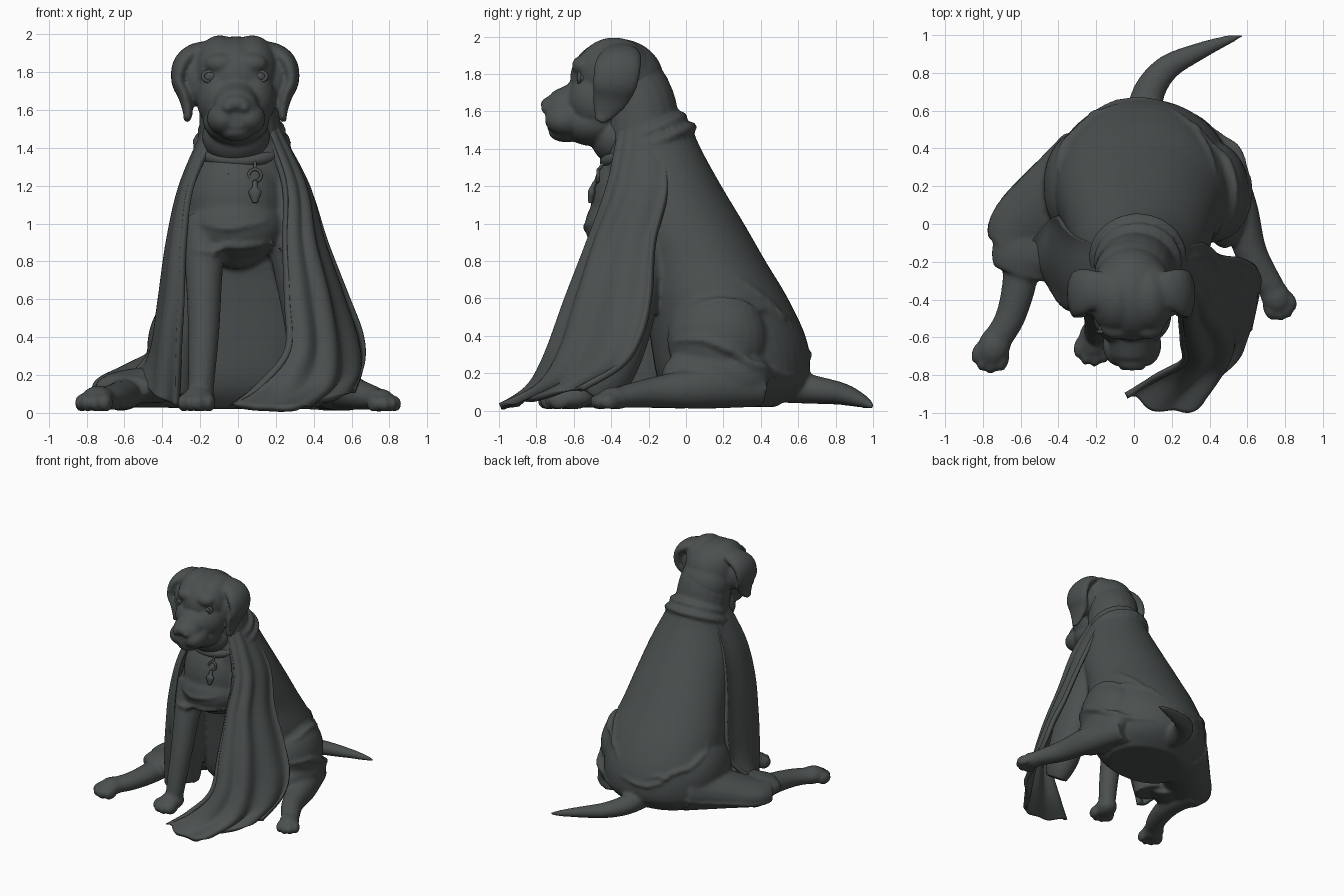
import bpy, bmesh, math
from mathutils import Vector, Matrix
from mathutils.bvhtree import BVHTree

mat = bpy.data.materials.new("charcoal grey")
mat.diffuse_color = (0.07, 0.08, 0.079, 1)


def spline(pts, n):
    """n+1 tuples along a Catmull-Rom curve through pts."""
    P = [pts[0]] + list(pts) + [pts[-1]]
    out = []
    for k in range(n + 1):
        f = k / n * (len(pts) - 1)
        i = min(int(f), len(pts) - 2)
        t = f - i
        out.append(tuple(0.5 * (2 * b + (c - a) * t + (2 * a - 5 * b + 4 * c - d) * t * t
                                + (3 * b - a - 3 * c + d) * t ** 3)
                         for a, b, c, d in zip(*P[i:i + 4])))
    return out


def skin(bm, rings):
    """Closed surface over a list of point rings."""
    vs = [[bm.verts.new(p) for p in r] for r in rings]
    n = len(vs[0])
    for a, b in zip(vs, vs[1:]):
        for i in range(n):
            bm.faces.new((a[i], a[(i + 1) % n], b[(i + 1) % n], b[i]))
    bm.faces.new(vs[0][::-1])
    bm.faces.new(vs[-1])


def tube(bm, pts, ref=(0, 0, 1), n=20, sides=20):
    """Limb through (x, y, z, half width along ref, half thickness)."""
    s = spline(pts, n)
    rings = []
    for i, p in enumerate(s):
        c = Vector(p[:3])
        t = (Vector(s[min(i + 1, n)][:3]) - Vector(s[max(i - 1, 0)][:3])).normalized()
        u = Vector(ref)
        u = (u - t * u.dot(t)).normalized()
        w = t.cross(u)
        rings.append([c + u * p[3] * math.cos(a) + w * p[4] * math.sin(a)
                      for a in (k * math.tau / sides for k in range(sides))])
    skin(bm, rings)


def ball(bm, c, r, turn=0):
    m = Matrix.Translation(c) @ Matrix.Rotation(turn, 4, 'Z') @ Matrix.Diagonal((*r, 1))
    bmesh.ops.create_uvsphere(bm, u_segments=28, v_segments=18, radius=1, matrix=m)


def pair(bm, c, r, off=-0.01):
    for s in (-1, 1):
        ball(bm, (off + s * c[0], c[1], c[2]), r)


def paw(bm, x, y, turn=0, k=1.0):
    m = Matrix.Translation((x, y, 0)) @ Matrix.Rotation(turn, 4, 'Z')
    ball(bm, m @ Vector((0, 0.02, 0.075 * k)), (0.085 * k, 0.11 * k, 0.068 * k), turn)
    for i, dx in enumerate((-0.07, -0.025, 0.025, 0.07)):
        dy = -0.045 if i in (0, 3) else -0.075
        ball(bm, m @ Vector((dx * k, dy * k, 0.053 * k)), (0.031 * k, 0.06 * k, 0.048 * k), turn)


def fold(bm, pts, r=0.018):
    """Raised cloth fold lying on the nearest surface."""
    tree = BVHTree.FromBMesh(bm)
    p = [tuple(tree.find_nearest(Vector(q))[0]) for q in spline(pts, 14)]
    tube(bm, [(*q, r * (0.3 + math.sin(math.pi * i / 14)), r * (0.3 + math.sin(math.pi * i / 14)))
              for i, q in enumerate(p)], (0.3, 0.2, 0.9), 28, 8)


def ring(bm, c, rx, ry, r, tilt):
    rot = Matrix.Rotation(tilt, 4, 'X')
    vs = []
    for k in range(40):
        a = k * math.tau / 40
        vs.append([bm.verts.new(Vector(c) + rot @ Vector((
            (rx + r * math.cos(b)) * math.cos(a), (ry + r * math.cos(b)) * math.sin(a), r * math.sin(b))))
            for b in (j * math.tau / 10 for j in range(10))])
    for k in range(40):
        for j in range(10):
            A, B = vs[k], vs[(k + 1) % 40]
            bm.faces.new((A[j], B[j], B[(j + 1) % 10], A[(j + 1) % 10]))


def finish(bm, name, voxel=0, smooth=5):
    bmesh.ops.recalc_face_normals(bm, faces=bm.faces)
    me = bpy.data.meshes.new(name)
    for f in bm.faces:
        f.smooth = True
    bm.to_mesh(me)
    bm.free()
    me.materials.append(mat)
    ob = bpy.data.objects.new(name, me)
    bpy.context.collection.objects.link(ob)
    if voxel:
        m = ob.modifiers.new("blend", 'REMESH')
        m.mode, m.voxel_size, m.use_smooth_shade = 'VOXEL', voxel, True
        m = ob.modifiers.new("soften", 'SMOOTH')
        m.factor, m.iterations = 0.5, smooth
    return ob


# Blanketed torso: rows of z, front y, back y, left x, right x
bm = bmesh.new()
rows = [(0.02, -0.05, 0.48, -0.28, 0.38), (0.1, -0.12, 0.6, -0.38, 0.47), (0.2, -0.16, 0.66, -0.42, 0.51),
        (0.38, -0.19, 0.645, -0.43, 0.52), (0.6, -0.22, 0.545, -0.41, 0.5), (0.8, -0.26, 0.425, -0.375, 0.45),
        (1.0, -0.36, 0.31, -0.34, 0.41), (1.2, -0.42, 0.19, -0.3, 0.36), (1.4, -0.42, 0.08, -0.23, 0.28),
        (1.54, -0.38, 0.02, -0.18, 0.21)]
rings = []
for z, y0, y1, x0, x1 in spline(rows, 40):
    sec = []
    for k in range(48):
        c, s = math.cos(k * math.tau / 48), math.sin(k * math.tau / 48)
        e = 1.0 if s > 0 else 0.88
        sec.append(((x0 + x1) / 2 + (x1 - x0) / 2 * math.copysign(abs(c) ** e, c),
                    (y0 + y1) / 2 + (y1 - y0) / 2 * math.copysign(abs(s) ** e, s), z))
    rings.append(sec)
skin(bm, rings)
# Haunches under the blanket
ball(bm, (0.41, 0.17, 0.38), (0.2, 0.27, 0.27))
ball(bm, (0.48, 0.16, 0.19), (0.13, 0.29, 0.17))
ball(bm, (-0.31, 0.2, 0.34), (0.17, 0.28, 0.27))
tube(bm, [(-0.22, 0.32, 0.22, 0.2, 0.22), (-0.46, 0.1, 0.165, 0.14, 0.2),
          (-0.6, -0.03, 0.13, 0.105, 0.18), (-0.66, -0.13, 0.115, 0.09, 0.13)])
tube(bm, [(-0.42, -0.05, 0.15, 0.1, 0.18), (-0.56, -0.16, 0.14, 0.09, 0.2), (-0.6, -0.27, 0.13, 0.065, 0.14)])
# Chest
ball(bm, (-0.01, -0.28, 1.1), (0.26, 0.23, 0.34))
ball(bm, (-0.01, -0.35, 0.99), (0.25, 0.19, 0.18))
# Front legs; the right one and the shoulders are draped
tube(bm, [(-0.18, -0.34, 1.02, 0.13, 0.12), (-0.18, -0.43, 0.75, 0.1, 0.1), (-0.18, -0.5, 0.48, 0.085, 0.085),
          (-0.19, -0.55, 0.25, 0.075, 0.075), (-0.2, -0.58, 0.07, 0.065, 0.07)], (1, 0, 0))
paw(bm, -0.21, -0.62, -0.2)
tube(bm, [(0.22, -0.22, 1.25, 0.12, 0.16), (0.3, -0.28, 0.85, 0.13, 0.17), (0.37, -0.34, 0.5, 0.13, 0.17),
          (0.4, -0.42, 0.22, 0.12, 0.15), (0.4, -0.5, 0.08, 0.08, 0.1)], (1, 0, 0))
tube(bm, [(-0.18, -0.2, 1.25, 0.11, 0.15), (-0.25, -0.22, 0.85, 0.11, 0.17), (-0.3, -0.22, 0.45, 0.11, 0.17),
          (-0.35, -0.22, 0.1, 0.12, 0.13)], (1, 0, 0))
# Hind feet
tube(bm, [(-0.62, 0.0, 0.11, 0.1, 0.11), (-0.6, -0.25, 0.1, 0.085, 0.095), (-0.65, -0.48, 0.085, 0.07, 0.08),
          (-0.73, -0.62, 0.075, 0.06, 0.075)])
paw(bm, -0.745, -0.66, -0.35)
tube(bm, [(0.44, 0.4, 0.12, 0.1, 0.1), (0.55, 0.1, 0.12, 0.11, 0.1), (0.62, -0.15, 0.1, 0.085, 0.085),
          (0.73, -0.34, 0.075, 0.06, 0.07)])
paw(bm, 0.755, -0.395, 0.45, 0.9)
# Tail
tube(bm, [(0.05, 0.55, 0.13, 0.09, 0.1), (0.08, 0.7, 0.11, 0.075, 0.085), (0.18, 0.83, 0.09, 0.06, 0.068),
          (0.36, 0.92, 0.06, 0.042, 0.045), (0.5, 0.975, 0.035, 0.025, 0.025), (0.58, 1.0, 0.02, 0.008, 0.008)])
# Neck and rolled blanket edge
tube(bm, [(-0.01, -0.36, 1.8, 0.18, 0.19), (0, -0.27, 1.66, 0.205, 0.205), (0.01, -0.24, 1.52, 0.215, 0.205),
          (0.02, -0.23, 1.36, 0.225, 0.2)], (1, 0, 0))
ring(bm, (0.02, -0.2, 1.49), 0.205, 0.195, 0.03, 0.42)
ring(bm, (0.02, -0.175, 1.43), 0.235, 0.225, 0.026, 0.4)
# Cloth folds: haunch hems, back and chest creases
fold(bm, [(0.55, -0.08, 0.58), (0.62, 0.15, 0.65), (0.52, 0.4, 0.6), (0.36, 0.62, 0.52)], 0.015)
fold(bm, [(0.5, -0.1, 0.37), (0.65, 0.08, 0.38), (0.63, 0.3, 0.29), (0.45, 0.48, 0.2), (0.3, 0.66, 0.17)], 0.02)
fold(bm, [(-0.4, 0.6, 0.16), (-0.6, 0.3, 0.1), (-0.75, 0.05, 0.08), (-0.82, -0.1, 0.08)], 0.014)
fold(bm, [(-0.3, 0.65, 0.4), (-0.1, 0.7, 0.3), (0.2, 0.7, 0.33)], 0.014)
fold(bm, [(-0.5, 0.3, 0.62), (-0.35, 0.55, 0.45), (-0.1, 0.7, 0.38)], 0.016)
fold(bm, [(0.5, 0.3, 0.75), (0.4, 0.5, 0.6), (0.2, 0.65, 0.42)], 0.014)
fold(bm, [(-0.24, -0.55, 1.0), (-0.05, -0.6, 0.97), (0.22, -0.55, 1.03)], 0.012)
fold(bm, [(-0.25, -0.5, 0.86), (0, -0.55, 0.85), (0.22, -0.5, 0.85)], 0.02)
finish(bm, "body_and_blanket", 0.014)

# Head
bm = bmesh.new()
ball(bm, (-0.01, -0.37, 1.775), (0.215, 0.25, 0.215))
pair(bm, (0.085, -0.385, 1.81), (0.14, 0.2, 0.185))
pair(bm, (0.08, -0.47, 1.66), (0.13, 0.16, 0.16))
pair(bm, (0.08, -0.55, 1.845), (0.085, 0.06, 0.055))
ball(bm, (-0.01, -0.5, 1.76), (0.18, 0.11, 0.14))
ball(bm, (-0.01, -0.5, 1.54), (0.175, 0.17, 0.125))
ball(bm, (-0.01, -0.36, 1.46), (0.18, 0.15, 0.15))
ball(bm, (-0.01, -0.26, 1.68), (0.2, 0.185, 0.2))
# Muzzle, lips, chin and nose
tube(bm, [(-0.01, -0.45, 1.66, 0.16, 0.17), (-0.01, -0.6, 1.625, 0.125, 0.125),
          (-0.01, -0.69, 1.595, 0.115, 0.11), (-0.01, -0.745, 1.59, 0.085, 0.085)], (1, 0, 0))
pair(bm, (0.065, -0.64, 1.555), (0.09, 0.115, 0.085))
ball(bm, (-0.01, -0.64, 1.49), (0.09, 0.095, 0.055))
ball(bm, (-0.01, -0.735, 1.635), (0.072, 0.042, 0.04))
pair(bm, (0.045, -0.748, 1.615), (0.026, 0.028, 0.028))
# Ears
for s in (-1, 1):
    e = [(0.12, -0.36, 1.93, 0.09, 0.04), (0.22, -0.35, 1.9, 0.11, 0.05), (0.28, -0.365, 1.84, 0.125, 0.05),
         (0.295, -0.38, 1.75, 0.12, 0.042), (0.265, -0.405, 1.67, 0.1, 0.035),
         (0.25, -0.44, 1.59, 0.06, 0.026), (0.255, -0.465, 1.545, 0.025, 0.018)]
    tube(bm, [(-0.015 + s * p[0], *p[1:]) for p in e], (0, 1, 0))
    ball(bm, (-0.015 + s * 0.2, -0.38, 1.76), (0.085, 0.11, 0.14))
finish(bm, "head", 0.011, 5)

# Eyes with lids
bm = bmesh.new()
pair(bm, (0.128, -0.553, 1.778), (0.042, 0.032, 0.034), -0.018)
for s in (-1, 1):
    ring(bm, (-0.018 + s * 0.128, -0.57, 1.778), 0.041, 0.027, 0.01, math.pi / 2)
finish(bm, "eyes")


# Hanging blanket panels: rows of front edge, middle and rear edge points
def panel(name, rows, side, waves, amp):
    bm = bmesh.new()
    N, M = 50, 44
    cols = [spline([r[c] for r in rows], N) for c in range(3)]
    grid = []
    for i in range(N + 1):
        across = spline([c[i] for c in cols], M)
        line = []
        for j, p in enumerate(across):
            d = Vector(across[min(j + 1, M)]) - Vector(across[max(j - 1, 0)])
            nrm = Vector((-d.y, d.x, 0)).normalized() * side
            w = math.sin(j / M * waves * math.tau + 0.6 * math.sin(i * 0.09))
            q = Vector(p) + nrm * amp * w * (0.2 + 0.8 * min(1, i / N * 1.6))
            q.z = max(q.z, 0.02)
            line.append(bm.verts.new(q))
        grid.append(line)
    for a, b in zip(grid, grid[1:]):
        for j in range(M):
            bm.faces.new((a[j], a[j + 1], b[j + 1], b[j]))
    m = finish(bm, name).modifiers.new("cloth thickness", 'SOLIDIFY')
    m.thickness, m.offset = 0.034, 0


panel("blanket_right_panel", [
    [(0.15, -0.36, 1.49), (0.19, -0.29, 1.52), (0.19, -0.14, 1.5)],
    [(0.25, -0.42, 1.2), (0.34, -0.34, 1.2), (0.36, -0.1, 1.2)],
    [(0.25, -0.52, 0.9), (0.39, -0.45, 0.9), (0.46, -0.17, 0.9)],
    [(0.26, -0.64, 0.6), (0.46, -0.54, 0.6), (0.57, -0.19, 0.62)],
    [(0.26, -0.74, 0.33), (0.49, -0.63, 0.33), (0.655, -0.24, 0.41)],
    [(0.1, -0.82, 0.14), (0.45, -0.76, 0.14), (0.67, -0.34, 0.25)],
    [(-0.04, -0.9, 0.04), (0.29, -0.98, 0.025), (0.63, -0.56, 0.12)]], 1, 3.5, 0.016)
panel("blanket_left_panel", [
    [(-0.12, -0.36, 1.48), (-0.165, -0.29, 1.5), (-0.16, -0.12, 1.5)],
    [(-0.25, -0.42, 1.2), (-0.29, -0.33, 1.2), (-0.29, -0.07, 1.2)],
    [(-0.29, -0.46, 0.9), (-0.355, -0.36, 0.9), (-0.355, -0.02, 0.9)],
    [(-0.3, -0.46, 0.6), (-0.39, -0.36, 0.6), (-0.4, 0.04, 0.6)],
    [(-0.31, -0.42, 0.35), (-0.42, -0.35, 0.35), (-0.44, 0.02, 0.36)],
    [(-0.32, -0.34, 0.04), (-0.44, -0.34, 0.1), (-0.54, -0.08, 0.22)]], -1, 2.5, 0.008)

# Collar with ring and pendant tag
bm = bmesh.new()
ring(bm, (0.01, -0.26, 1.385), 0.2, 0.175, 0.035, 0.3)
ring(bm, (0.09, -0.47, 1.255), 0.032, 0.032, 0.009, math.pi / 2)
tube(bm, [(0.09, -0.43, 1.34, 0.008, 0.008), (0.09, -0.47, 1.285, 0.008, 0.008)], (1, 0, 0))
tube(bm, [(0.09, -0.485, 1.225, 0.012, 0.01), (0.09, -0.5, 1.19, 0.016, 0.014), (0.09, -0.505, 1.165, 0.034, 0.02),
          (0.09, -0.51, 1.11, 0.012, 0.012)], (1, 0, 0))
tube(bm, [(-0.05, -0.43, 1.34, 0.012, 0.012), (-0.05, -0.47, 1.26, 0.008, 0.008)], (1, 0, 0))
finish(bm, "collar_and_tag")
